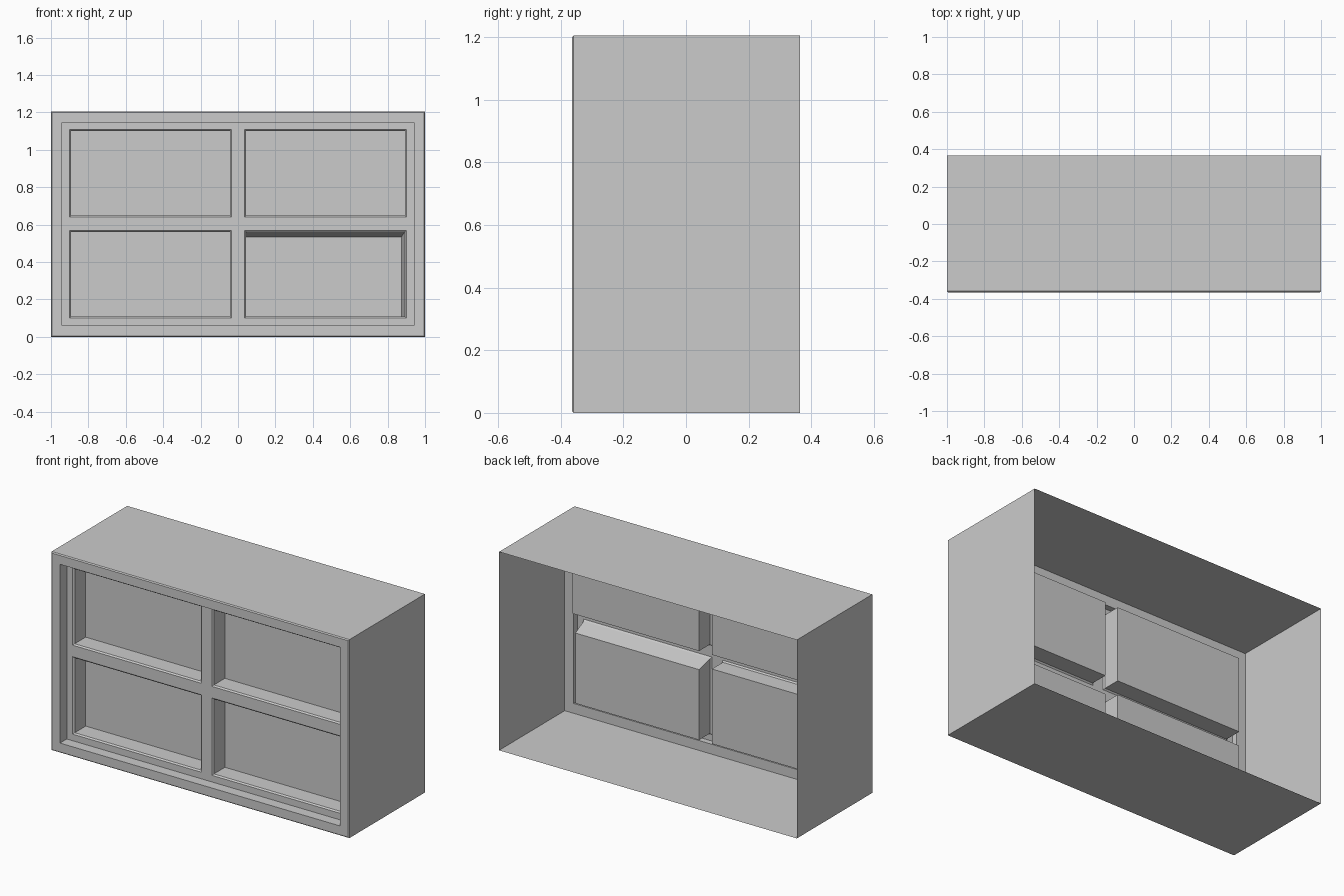
import bpy, bmesh

if "Cube" in bpy.data.objects:
    bpy.data.objects.remove(bpy.data.objects["Cube"])

W, D, H = 1.0, 0.365, 1.205      # half width, half depth, height
PANEL_Y, CELL_Y = -0.30, -0.187  # grid panel plane, bottom of the recesses


def rect(x0, x1, z0, z1, y):
    return [(x0, y, z0), (x1, y, z0), (x1, y, z1), (x0, y, z1)]


def loft(name, rings, cap=False):
    """Join rectangular rings into a sheet, optionally closing the last ring."""
    bm = bmesh.new()
    loops = [[bm.verts.new(p) for p in r] for r in rings]
    for a, b in zip(loops, loops[1:]):
        for i in range(4):
            j = (i + 1) % 4
            bm.faces.new((a[i], a[j], b[j], b[i]))
    if cap:
        bm.faces.new(loops[-1])
    return finish(name, bm)


def finish(name, bm):
    mesh = bpy.data.meshes.new(name)
    bm.to_mesh(mesh)
    bm.free()
    obj = bpy.data.objects.new(name, mesh)
    bpy.context.collection.objects.link(obj)
    return obj


def inset(d, y):
    return rect(-W + d, W - d, d, H - d, y)


# Open-backed case with chamfered front edge and thick front border
loft("case", [inset(0, D), inset(0, -D + 0.006), inset(0.006, -D),
              inset(0.06, -D), inset(0.06, -0.265), inset(0, -0.265)])

# Grid panel: every square of the grid except the four openings
xs = [-0.94, -0.9, -0.035, 0.035, 0.9, 0.94]
zs = [0.06, 0.10, 0.57, 0.64, 1.11, H - 0.06]
bm = bmesh.new()
grid = [[bm.verts.new((x, PANEL_Y, z)) for z in zs] for x in xs]
for i in range(5):
    for k in range(5):
        if not (i % 2 and k % 2):
            bm.faces.new((grid[i][k], grid[i + 1][k],
                          grid[i + 1][k + 1], grid[i][k + 1]))
finish("grid_panel", bm)

# Recessed compartments; the lower right one tapers at its top and outer side
for i, side in ((1, "left"), (3, "right")):
    for k, level in ((1, "lower"), (3, "upper")):
        x0, x1, z0, z1 = xs[i], xs[i + 1], zs[k], zs[k + 1]
        c = 0.008
        tapered = side == "right" and level == "lower"
        tx, tz = (0.018, 0.027) if tapered else (0, 0)
        loft(f"{level}_{side}_compartment", [
            rect(x0, x1, z0, z1, PANEL_Y),
            rect(x0 + c, x1 - c, z0 + c, z1 - c, PANEL_Y + c),
            rect(x0 + c, x1 - c - tx, z0 + c, z1 - c - tz, CELL_Y)], cap=True)
